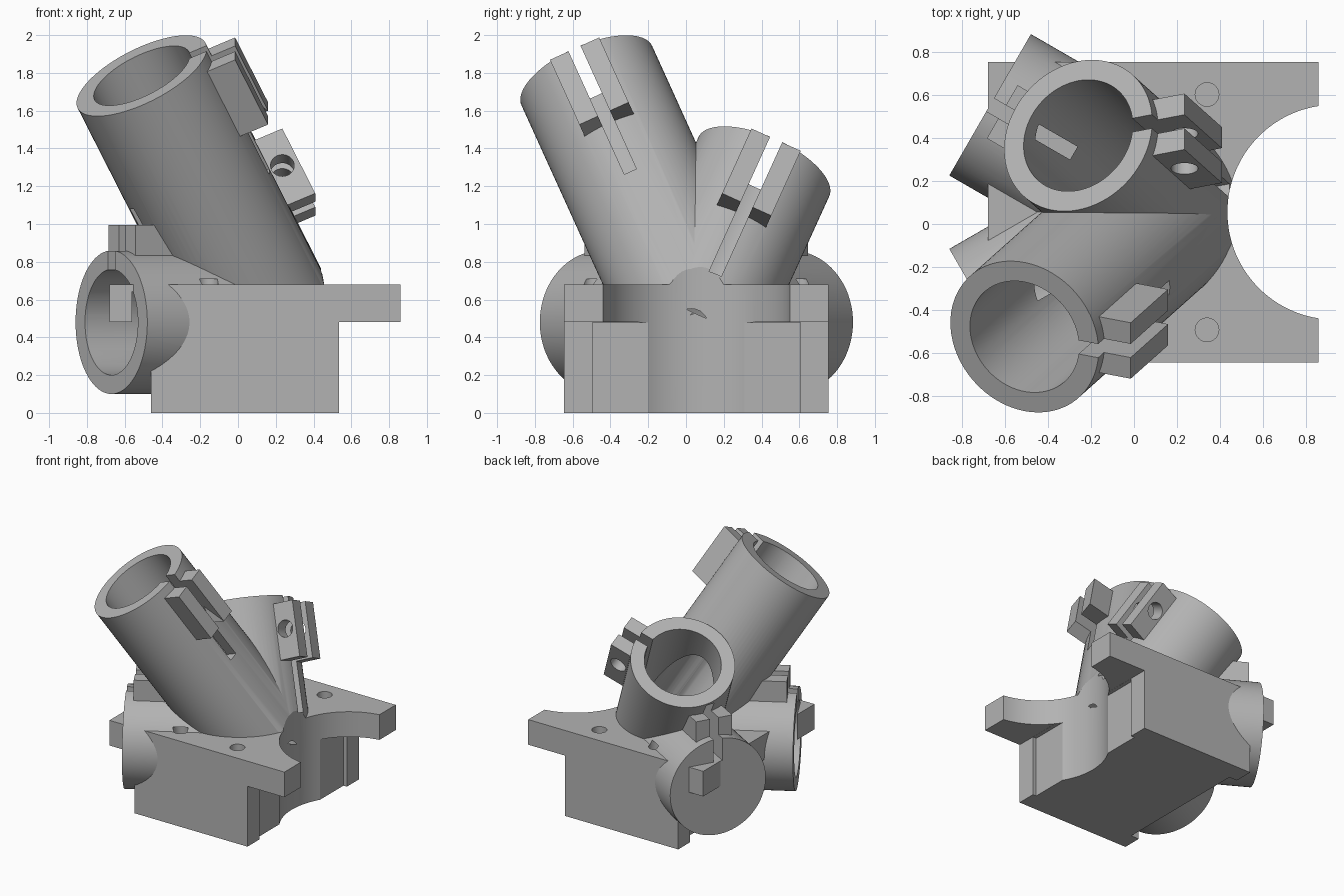
import bpy, bmesh, math
from mathutils import Matrix, Vector

if "Cube" in bpy.data.objects:
    bpy.data.objects.remove(bpy.data.objects["Cube"])

CY = 0.055                      # y of the mirror plane
R, BORE = 0.38, 0.28            # tube outer and inner radius
SEG = 80

grey = bpy.data.materials.new("plain_grey")
grey.diffuse_color = (0.45, 0.45, 0.45, 1)
grey.use_nodes = True
grey.node_tree.nodes["Principled BSDF"].inputs["Base Color"].default_value = grey.diffuse_color


def make(name, bm):
    bmesh.ops.recalc_face_normals(bm, faces=bm.faces)
    me = bpy.data.meshes.new(name)
    bm.to_mesh(me)
    bm.free()
    me.materials.append(grey)
    ob = bpy.data.objects.new(name, me)
    bpy.context.collection.objects.link(ob)
    return ob


def prism(name, outline, depth):
    """Closed solid from an outline of 3D points swept along depth."""
    bm = bmesh.new()
    a = [bm.verts.new(p) for p in outline]
    b = [bm.verts.new(Vector(p) + Vector(depth)) for p in outline]
    bm.faces.new(a)
    bm.faces.new(b[::-1])
    for i in range(len(a)):
        j = (i + 1) % len(a)
        bm.faces.new((a[j], a[i], b[i], b[j]))
    return make(name, bm)


def box(x0, x1, y0, y1, z0, z1, m=Matrix()):
    pts = [m @ Vector(p) for p in ((x0, y0, z0), (x1, y0, z0), (x1, y1, z0), (x0, y1, z0))]
    return prism("box_tool", pts, m.to_3x3() @ Vector((0, 0, z1 - z0)))


def cyl(r, z0, z1, m=Matrix(), seg=SEG):
    bm = bmesh.new()
    bmesh.ops.create_cone(bm, cap_ends=True, segments=seg, radius1=r, radius2=r, depth=z1 - z0)
    bm.transform(m @ Matrix.Translation((0, 0, (z0 + z1) / 2)))
    return make("round_tool", bm)


def is_solid(me):
    bm = bmesh.new()
    bm.from_mesh(me)
    ok = len(bm.faces) > 5 and all(e.is_manifold for e in bm.edges)
    bm.free()
    return ok


def combine(target, tool, op):
    count = len(target.data.polygons)
    for solver in ('MANIFOLD', 'EXACT'):
        mod = target.modifiers.new("bool", 'BOOLEAN')
        mod.operation, mod.object, mod.solver = op, tool, solver
        bpy.context.view_layer.update()
        deps = bpy.context.evaluated_depsgraph_get()
        me = bpy.data.meshes.new_from_object(target.evaluated_get(deps))
        target.modifiers.clear()
        if is_solid(me) and len(me.polygons) != count:
            break
    target.data = me
    bpy.data.objects.remove(tool)


def frame(end, n, u):
    """Matrix with x = slot direction, z = outward tube axis, origin at the tube mouth."""
    n = Vector(n).normalized()
    u = Vector(u)
    u = (u - n * u.dot(n)).normalized()
    m = Matrix((u, n.cross(u), n)).transposed().to_4x4()
    m.translation = Vector(end)
    return m


# Base block with side flanges, swept from its side profile
profile = [(-0.46, 0), (0.535, 0), (0.535, 0.48), (0.86, 0.48), (0.86, 0.68),
           (-0.68, 0.68), (-0.68, 0.48), (-0.46, 0.48)]
bracket = prism("tube_clamp_bracket", [(x, CY - 0.7, z) for x, z in profile], (0, 1.4, 0))

# Shallow recesses on both ends of the block
combine(bracket, box(0.505, 0.7, CY - 0.55, CY + 0.55, -0.1, 0.479), 'DIFFERENCE')
combine(bracket, box(-0.6, -0.39, CY - 0.55, CY + 0.55, -0.1, 0.479), 'DIFFERENCE')

# Tubes: mouth frame, tube length, slot length
tubes = [
    (frame((-0.51, -0.525, 1.785), (-0.42, -0.375, 0.826), (1, 0, 0)), 1.66, 0.79),
    (frame((-0.26, 0.412, 1.303), (-0.42, 0.375, 0.826), (1, 0, 0)), 1.08, 0.86),
]
for s in (1, -1):
    tubes.append((frame((-0.67, CY + s * 0.5, 0.48), (-0.866, s * 0.5, 0), (0, 0, 1)), 0.99, 0.45))

# Outer tubes with clamp ears
for m, length, slot in tubes:
    combine(bracket, cyl(R, -length, 0, m), 'UNION')
    combine(bracket, box(0.33, 0.515, -0.143, 0.143, -0.48, -0.065, m), 'UNION')

# Bores, clamp slots and bolt holes through the ears
for m, length, slot in tubes:
    combine(bracket, cyl(BORE, 0.01 - length, 0.25, m), 'DIFFERENCE')
for m, length, slot in tubes:
    combine(bracket, box(0.2, 0.6, -0.035, 0.035, -slot, 0.02, m), 'DIFFERENCE')
    hole = m @ Matrix.Translation((0.425, 0, -0.26)) @ Matrix.Rotation(math.pi / 2, 4, 'X')
    combine(bracket, cyl(0.063, -0.2, 0.2, hole, 32), 'DIFFERENCE')

# Large round cut-out on the right end
combine(bracket, cyl(0.5, -0.1, 1.0, Matrix.Translation((0.935, CY, 0)), 128), 'DIFFERENCE')

# Screw holes in the top of the block
for x in (-0.16, 0.34):
    for s in (1, -1):
        combine(bracket, cyl(0.055, 0.3, 0.71, Matrix.Translation((x, CY + s * 0.548, 0)), 32), 'DIFFERENCE')

bpy.context.view_layer.objects.active = bracket
bracket.select_set(True)
bpy.ops.object.shade_smooth_by_angle(angle=math.radians(25))

# Flange corners showing in the mouths of the side tubes
for s, name in ((1, "back_flange_corner"), (-1, "front_flange_corner")):
    prism(name, [(-0.68, CY + s * 0.7, 0.48), (-0.56, CY + s * 0.7, 0.48),
                 (-0.68, CY + s * 0.48, 0.48)], (0, 0, 0.2))
